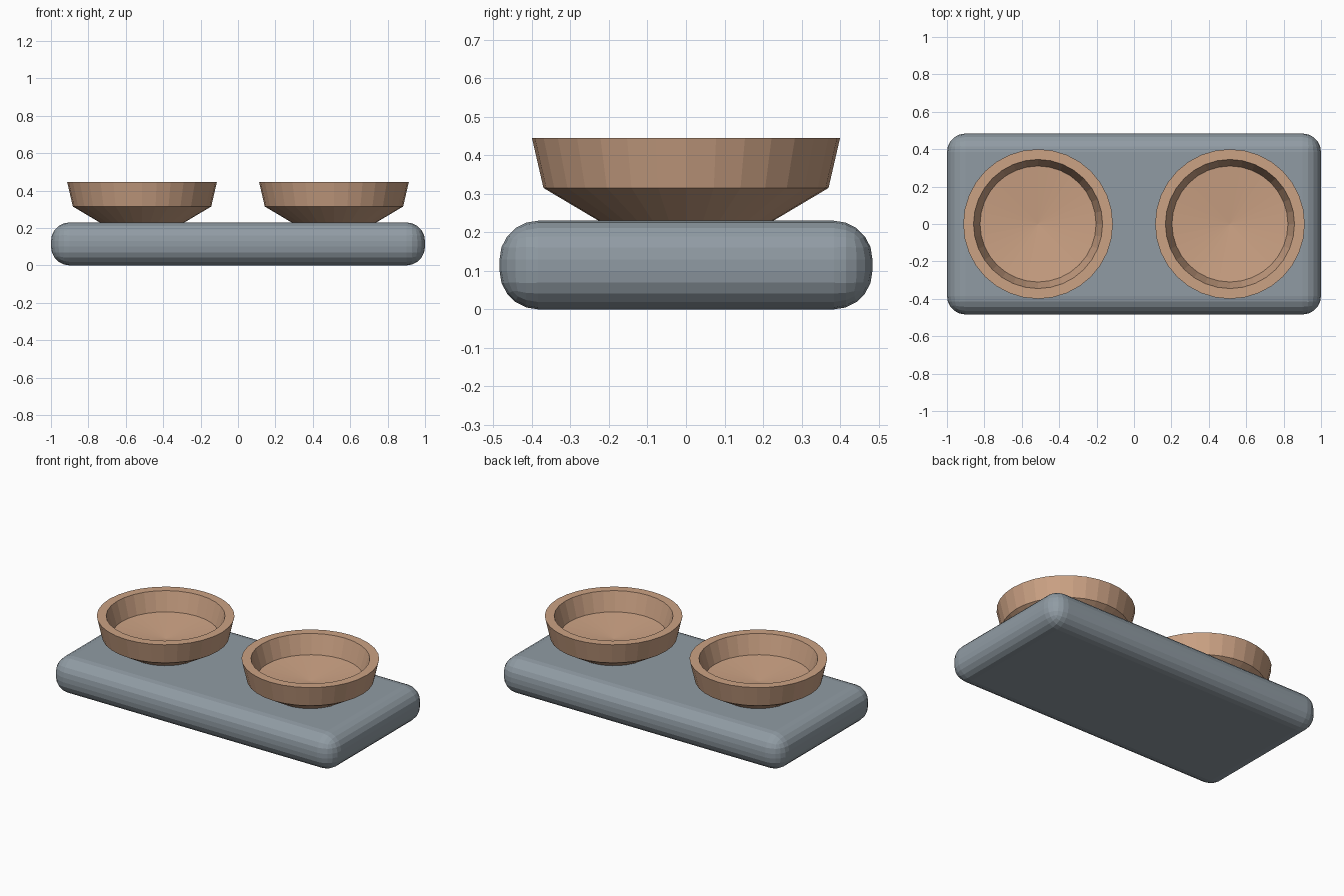
import bpy, bmesh
from math import radians
from mathutils import Matrix, Vector

cube = bpy.data.objects.get("Cube")
if cube:
    bpy.data.objects.remove(cube, do_unlink=True)


def material(name, rgb):
    mat = bpy.data.materials.new(name)
    mat.use_nodes = True
    mat.diffuse_color = (*rgb, 1)
    shader = mat.node_tree.nodes["Principled BSDF"]
    shader.inputs["Base Color"].default_value = (*rgb, 1)
    return mat


def add_object(name, bm, mat):
    mesh = bpy.data.meshes.new(name)
    bmesh.ops.recalc_face_normals(bm, faces=bm.faces)
    bm.to_mesh(mesh)
    bm.free()
    mesh.materials.append(mat)
    obj = bpy.data.objects.new(name, mesh)
    bpy.context.collection.objects.link(obj)
    return obj


def bowl(name, x, mat):
    # Closed profile as (radius, height): foot, outer wall, rim, inner wall, dished floor
    profile = [(0, 0.22), (0.21, 0.22), (0.37, 0.315), (0.4, 0.445),
               (0.345, 0.445), (0.31, 0.325), (0, 0.297)]
    bm = bmesh.new()
    verts = [bm.verts.new((r, 0, z)) for r, z in profile]
    edges = [bm.edges.new(pair) for pair in zip(verts, verts[1:])]
    bmesh.ops.spin(bm, geom=verts + edges, cent=(0, 0, 0), axis=(0, 0, 1),
                   angle=radians(360), steps=32)
    bmesh.ops.remove_doubles(bm, verts=bm.verts, dist=0.001)
    bmesh.ops.translate(bm, verts=bm.verts, vec=(x, 0, 0))
    return add_object(name, bm, mat)


slate = material("slate grey", (0.28, 0.33, 0.37))
clay = material("warm clay", (0.60, 0.36, 0.23))

# Rounded tray
bm = bmesh.new()
size = Vector((2, 0.968, 0.23))
bmesh.ops.create_cube(bm, size=1, matrix=Matrix.Translation((0, 0, size.z / 2))
                      @ Matrix.Diagonal((*size, 1)))
tray = add_object("tray", bm, slate)
bevel = tray.modifiers.new("rounded edges", "BEVEL")
bevel.width = 0.1
bevel.segments = 5

# Pair of bowls
for side, x in (("left", 0.513), ("right", -0.513)):
    bowl(side + "_bowl", x, clay)
